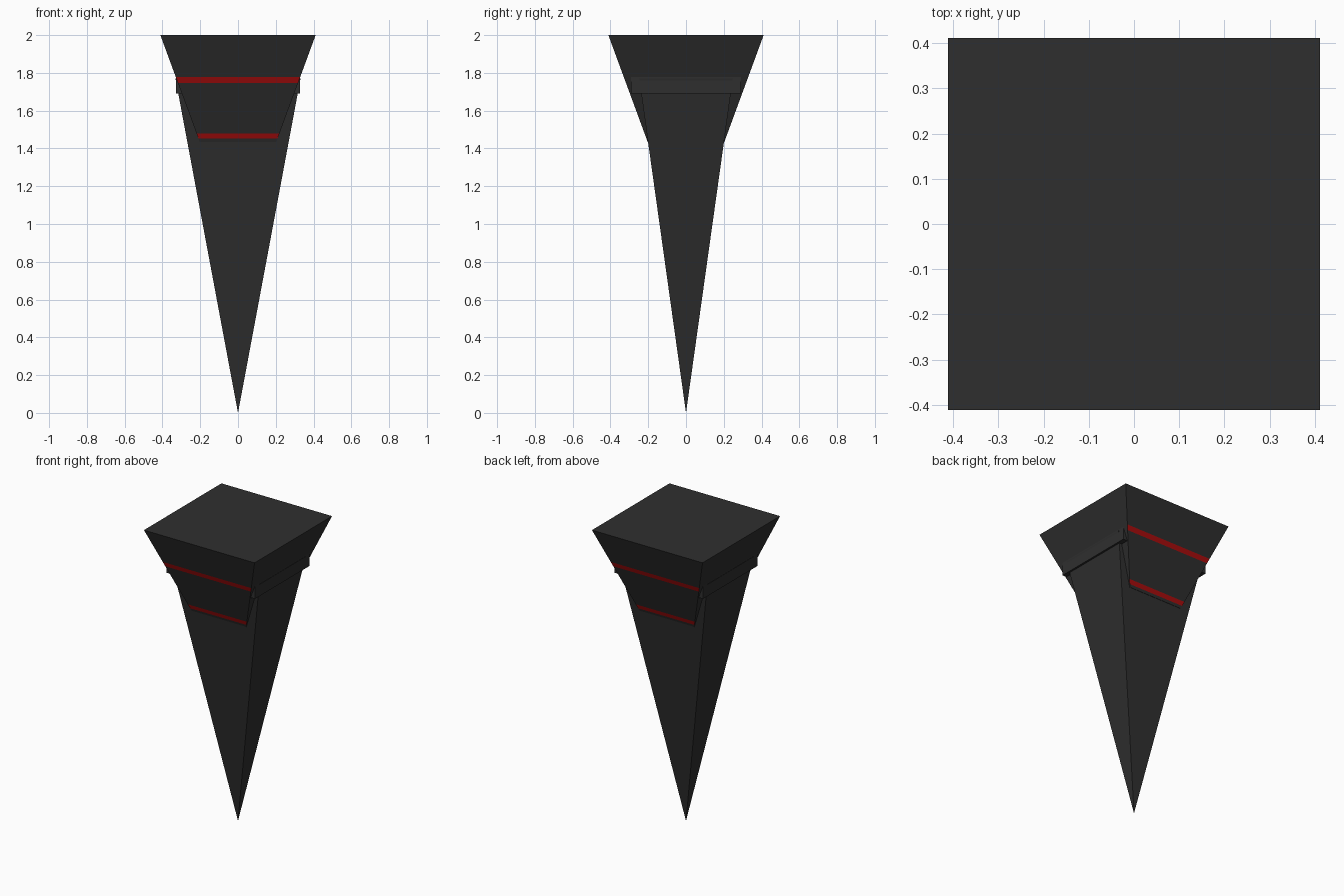
import bpy
import bmesh

if "Cube" in bpy.data.objects:
    bpy.data.objects.remove(bpy.data.objects["Cube"])


def material(name, rgb):
    m = bpy.data.materials.new(name)
    m.diffuse_color = (*rgb, 1.0)
    m.use_nodes = True
    m.node_tree.nodes["Principled BSDF"].inputs["Base Color"].default_value = m.diffuse_color
    return m


BLACK = material("charcoal black", (0.028, 0.028, 0.028))
RED = material("dark red", (0.40, 0.004, 0.004))


def loft(name, levels):
    """Stack of rectangles (z, half_x, half_y); zero size makes a point."""
    bm = bmesh.new()
    rings = []
    for z, hx, hy in levels:
        corners = [(-1, -1), (1, -1), (1, 1), (-1, 1)] if hx else [(0, 0)]
        rings.append([bm.verts.new((sx * hx, sy * hy, z)) for sx, sy in corners])
    for low, high in zip(rings, rings[1:]):
        for i in range(4):
            j = (i + 1) % 4
            if len(low) == 1:
                bm.faces.new((low[0], high[j], high[i]))
            else:
                bm.faces.new((low[i], low[j], high[j], high[i]))
    for ring in (rings[0], rings[-1]):
        if len(ring) == 4:
            bm.faces.new(ring)
    bmesh.ops.recalc_face_normals(bm, faces=bm.faces)
    mesh = bpy.data.meshes.new(name)
    bm.to_mesh(mesh)
    bm.free()
    obj = bpy.data.objects.new(name, mesh)
    bpy.context.collection.objects.link(obj)
    mesh.materials.append(BLACK)
    return obj


# long pointed spike, wider across x than y
loft("spike", [(0, 0, 0), (1.77, 0.331, 0.248)])

# collar block showing on the left and right sides
loft("collar", [(1.69, 0.329, 0.29), (1.79, 0.329, 0.29)])


# flared square head, cut at the stripe heights
def flare(z):
    return 0.411 - (2.0 - z) * 0.368


STRIPES = [(1.452, 1.48), (1.746, 1.777)]
heights = [1.435] + [z for s in STRIPES for z in s] + [2.0]
head = loft("flared_head", [(z, flare(z), flare(z)) for z in heights])

# red stripes on the front and back of the head
head.data.materials.append(RED)
for face in head.data.polygons:
    in_stripe = any(lo < face.center.z < hi for lo, hi in STRIPES)
    if in_stripe and abs(face.normal.y) > 0.5:
        face.material_index = 1
